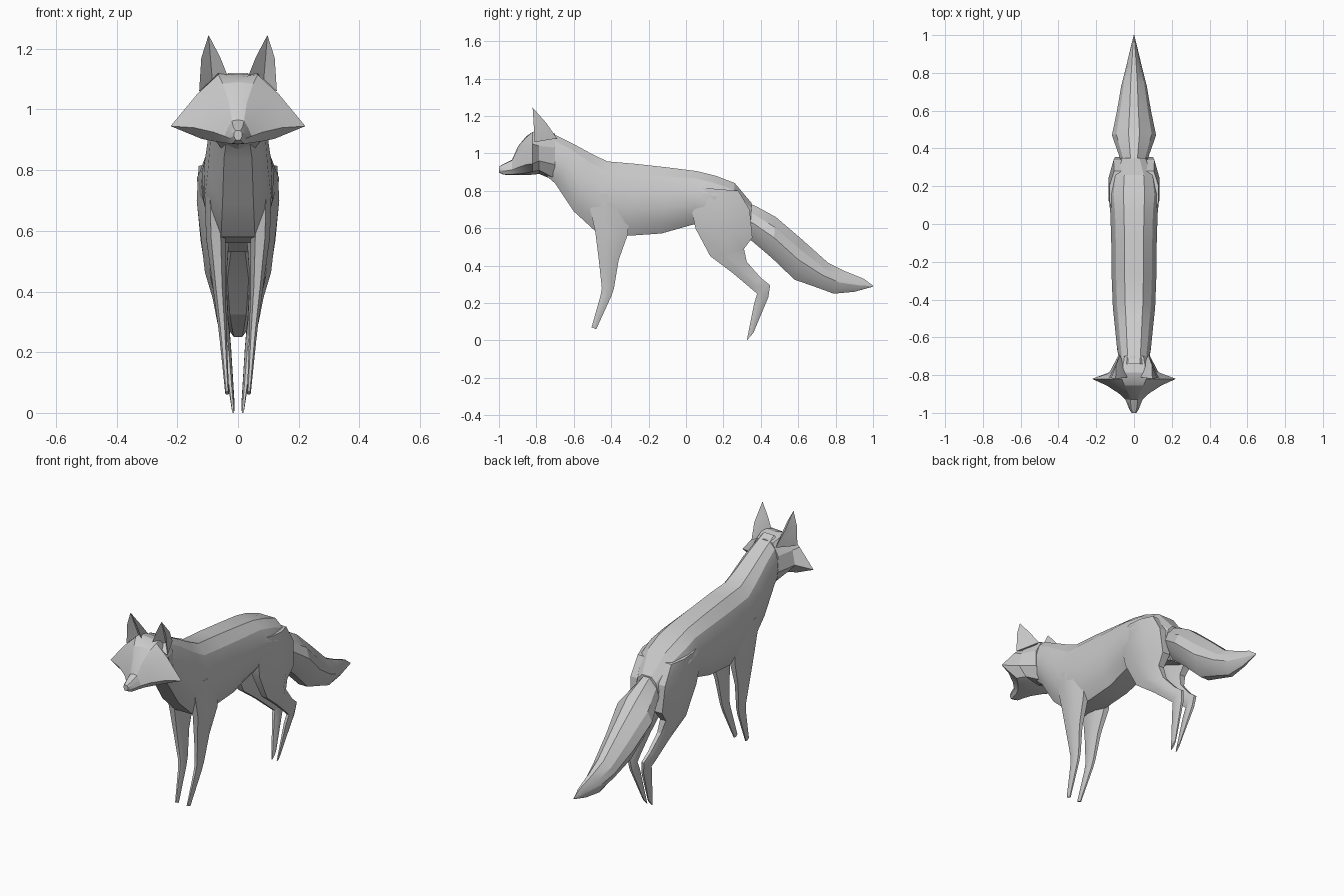
import bpy, bmesh

# Half outlines of a cross-section: (sideways 0..1, along -1..1)
BODY = [(.42, 1), (.8, .72), (1, .25), (.97, -.25), (.8, -.68), (.5, -1)]
TAIL = [(.25, 1), (.8, .5), (1, 0), (.75, -.55), (.3, -1)]
LIMB = [(.5, 1), (1, .35), (1, -.35), (.5, -1)]


def finish(name, bm, mirror=False, angle=22):
    bmesh.ops.recalc_face_normals(bm, faces=bm.faces)
    mesh = bpy.data.meshes.new(name)
    bm.to_mesh(mesh)
    bm.free()
    ob = bpy.data.objects.new(name, mesh)
    bpy.context.collection.objects.link(ob)
    if mirror:
        ob.modifiers.new("Mirror", "MIRROR")
    bpy.ops.object.select_all(action='DESELECT')
    ob.select_set(True)
    bpy.context.view_layer.objects.active = ob
    bpy.ops.object.shade_smooth_by_angle(angle=angle * 3.14159 / 180)
    return ob


def skin(name, rings, mirror=False):
    """Bridge equal-length rings of points and cap both ends."""
    bm = bmesh.new()
    vs = [[bm.verts.new(p) for p in r] for r in rings]
    n = len(vs[0])
    for a, b in zip(vs, vs[1:]):
        for i in range(n):
            j = (i + 1) % n
            bm.faces.new((a[i], a[j], b[j], b[i]))
    bm.faces.new(vs[0])
    bm.faces.new(vs[-1])
    return finish(name, bm, mirror)


def loft(name, outline, sections, mirror=False):
    """Section: (y, z) of one edge, (y, z) of the other, centre x, half width."""
    full = outline + [(-u, v) for u, v in reversed(outline)]
    rings = []
    for y1, z1, y2, z2, cx, hw in sections:
        rings.append([(cx + u * hw,
                       (y1 + y2) / 2 + v * (y1 - y2) / 2,
                       (z1 + z2) / 2 + v * (z1 - z2) / 2) for u, v in full])
    return skin(name, rings, mirror)


# Torso and neck: back line, belly line, half width
loft("torso", BODY, [
    (-.74, 1.12, -.77, .90, 0, .075),
    (-.60, 1.05, -.70, .84, 0, .092),
    (-.50, .995, -.60, .69, 0, .102),
    (-.42, .957, -.48, .58, 0, .112),
    (-.28, .945, -.30, .56, 0, .118),
    (-.10, .925, -.13, .572, 0, .12),
    (.06, .905, .04, .62, 0, .125),
    (.16, .88, .14, .60, 0, .135),
    (.26, .842, .24, .57, 0, .122),
    (.35, .735, .345, .53, 0, .07)])

# Bushy tail
loft("tail", TAIL, [
    (.33, .735, .33, .55, 0, .07),
    (.37, .72, .36, .525, 0, .08),
    (.48, .66, .46, .44, 0, .117),
    (.62, .54, .58, .325, 0, .09),
    (.76, .415, .70, .283, 0, .068),
    (.85, .37, .79, .25, 0, .045),
    (.95, .33, .90, .26, 0, .02),
    (1.0, .293, .998, .287, 0, .002)])

# Legs: front edge, rear edge, centre x, half width
loft("front_leg", LIMB, [
    (-.53, .78, -.30, .78, .075, .037),
    (-.485, .58, -.31, .57, .073, .032),
    (-.465, .42, -.36, .43, .063, .021),
    (-.45, .28, -.385, .28, .051, .014),
    (-.457, .24, -.40, .235, .048, .012),
    (-.505, .07, -.48, .06, .036, .006)], mirror=True)

loft("hind_leg", LIMB, [
    (.04, .82, .28, .80, .08, .05),
    (.03, .70, .34, .70, .08, .056),
    (.05, .60, .355, .55, .076, .047),
    (.13, .45, .31, .49, .073, .036),
    (.25, .36, .325, .42, .06, .024),
    (.345, .28, .40, .335, .05, .018),
    (.38, .25, .45, .295, .044, .016),
    (.365, .20, .44, .23, .037, .014),
    (.325, 0, .36, .04, .016, .005)], mirror=True)

# Head: y, then half outline from crown round the cheek to the throat
HEAD = [
    (-1.0, (0, .93), (.008, .93), (.014, .922), (.014, .912), (.008, .9), (0, .898)),
    (-.975, (0, .944), (.015, .942), (.025, .925), (.027, .905), (.018, .888), (0, .886)),
    (-.93, (0, .966), (.02, .962), (.033, .94), (.045, .912), (.03, .888), (0, .885)),
    (-.897, (0, 1.04), (.03, 1.025), (.058, .975), (.08, .925), (.045, .89), (0, .885)),
    (-.855, (0, 1.09), (.05, 1.085), (.1, 1.035), (.145, .94), (.08, .895), (0, .885)),
    (-.82, (0, 1.105), (.065, 1.115), (.135, 1.05), (.222, .945), (.12, .903), (0, .886)),
    (-.785, (0, 1.115), (.065, 1.12), (.115, 1.04), (.13, .96), (.085, .91), (0, .89)),
    (-.70, (0, 1.105), (.05, 1.095), (.085, 1.03), (.085, .94), (.05, .865), (0, .855))]
skin("head", [[(x, y, z) for x, z in half] + [(-x, y, z) for x, z in half[-2:0:-1]]
              for y, *half in HEAD])

# Ears: hollow front, ridge running back onto the neck
bm = bmesh.new()
tip, outer, o_base, i_base, inner, back, hollow, ridge = [bm.verts.new(p) for p in (
    (.097, -.82, 1.245), (.121, -.815, 1.17), (.128, -.81, 1.06), (.03, -.81, 1.1),
    (.06, -.815, 1.175), (.075, -.69, 1.08), (.085, -.765, 1.1), (.095, -.745, 1.16))]
for f in ((tip, outer, hollow), (outer, o_base, hollow), (o_base, i_base, hollow),
          (i_base, inner, hollow), (inner, tip, hollow), (tip, ridge, outer),
          (outer, ridge, back), (outer, back, o_base), (tip, inner, ridge),
          (inner, back, ridge), (inner, i_base, back), (i_base, o_base, back)):
    bm.faces.new(f)
finish("ear", bm, mirror=True)
